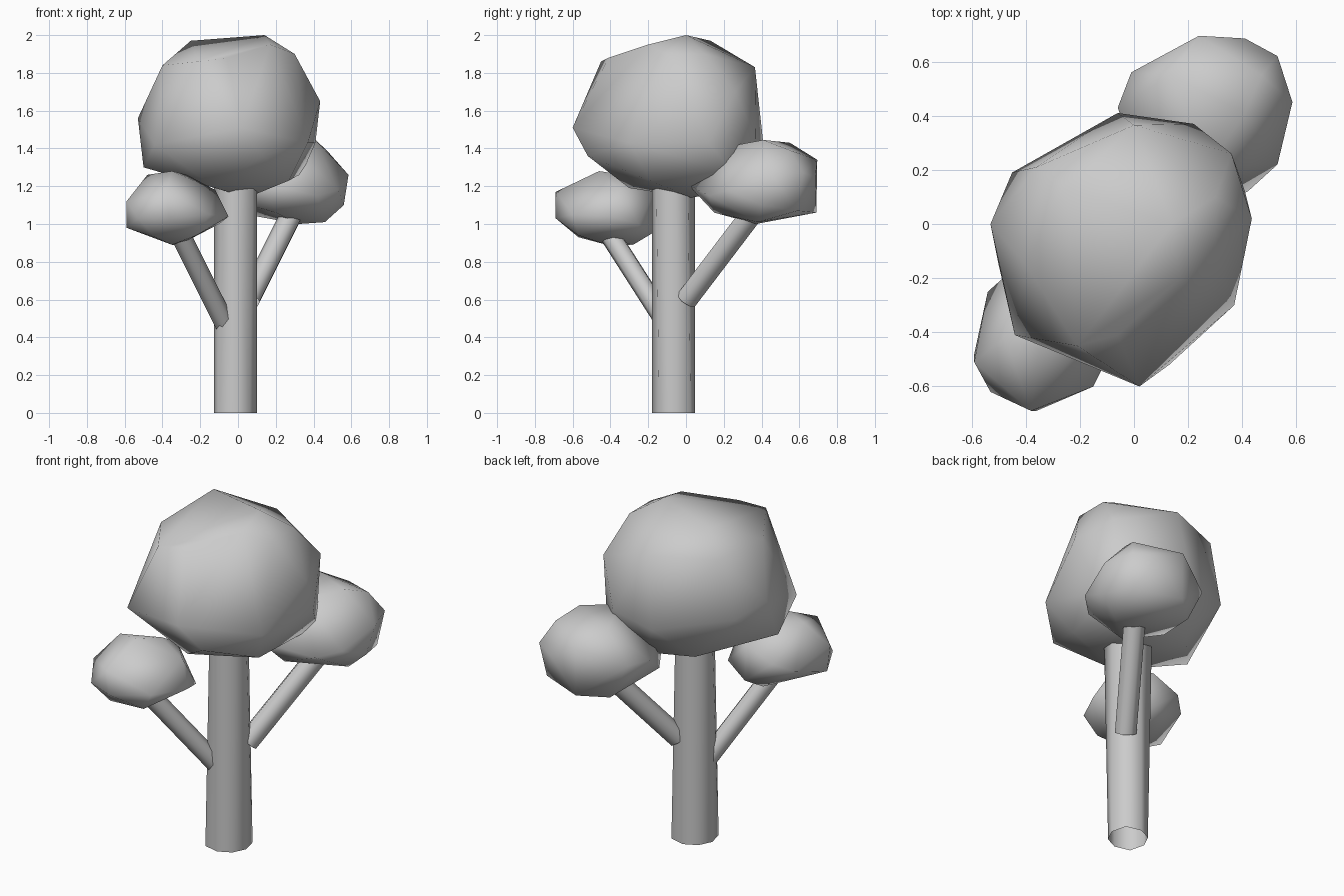
import bpy
import bmesh
from mathutils import Vector

default_cube = bpy.data.objects.get("Cube")
if default_cube:
    bpy.data.objects.remove(default_cube, do_unlink=True)


def make_material(name, colour):
    material = bpy.data.materials.new(name)
    material.use_nodes = True
    material.diffuse_color = colour
    material.node_tree.nodes["Principled BSDF"].inputs["Base Color"].default_value = colour
    return material


plain_grey = make_material("plain grey", (0.6, 0.6, 0.6, 1))


def add_object(name, bm):
    """Turn a bmesh into a smooth-shaded object with the grey material."""
    for face in bm.faces:
        face.smooth = True
    mesh = bpy.data.meshes.new(name)
    bm.to_mesh(mesh)
    bm.free()
    mesh.materials.append(plain_grey)
    obj = bpy.data.objects.new(name, mesh)
    bpy.context.collection.objects.link(obj)
    return obj


def add_trunk(name, centre, radius, height, sides):
    """An open tube, wider across one diagonal at the foot and the other at the top."""
    bm = bmesh.new()
    bmesh.ops.create_cone(bm, cap_ends=False, segments=sides, radius1=radius,
                          radius2=radius, depth=height)
    for vert in bm.verts:
        corner = vert.co.x * vert.co.y / radius ** 2
        if abs(corner) > 0.1:
            stretch = 1.14 if corner * vert.co.z < 0 else 0.95
            vert.co.x *= stretch
            vert.co.y *= stretch
    bmesh.ops.translate(bm, vec=(*centre, height / 2), verts=bm.verts)
    return add_object(name, bm)


def add_branch(name, start, end, radius, sides):
    """An open tube from inside the trunk to inside a crown."""
    start, end = Vector(start), Vector(end)
    axis = end - start
    bm = bmesh.new()
    bmesh.ops.create_cone(bm, cap_ends=False, segments=sides, radius1=radius,
                          radius2=radius, depth=axis.length)
    turn = axis.to_track_quat("Z", "Y").to_matrix().to_4x4()
    bmesh.ops.transform(bm, matrix=turn, verts=bm.verts)
    bmesh.ops.translate(bm, vec=(start + end) / 2, verts=bm.verts)
    return add_object(name, bm)


def add_crown(name, corners):
    """A faceted foliage lump: the convex hull around its corner points."""
    bm = bmesh.new()
    for corner in corners:
        bm.verts.new(corner)
    hull = bmesh.ops.convex_hull(bm, input=bm.verts)
    inside = [v for v in hull["geom_interior"] if isinstance(v, bmesh.types.BMVert)]
    bmesh.ops.delete(bm, geom=inside, context="VERTS")
    bmesh.ops.recalc_face_normals(bm, faces=bm.faces)
    return add_object(name, bm)


# Trunk and the two side branches
add_trunk("trunk", (-0.013, -0.066), 0.113, 1.22, 8)
add_branch("front_branch", (-0.07, -0.1, 0.47), (-0.32, -0.42, 0.97), 0.055, 7)
add_branch("back_branch", (0.06, 0, 0.6), (0.31, 0.38, 1.1), 0.06, 7)

# Large crown on top of the trunk
add_crown("main_crown", [
    # top
    (0.14, 0, 2), (-0.25, 0.13, 1.97), (0.17, -0.2, 1.95), (0.3, -0.1, 1.9),
    (0.3, 0.1, 1.9),
    # shoulder
    (-0.21, -0.45, 1.86), (-0.06, -0.41, 1.88), (-0.4, -0.15, 1.84), (-0.36, 0.21, 1.84),
    (0, 0.365, 1.83), (0.36, 0.26, 1.7),
    # middle
    (0.02, -0.6, 1.51), (0.435, 0.02, 1.65), (0.37, -0.3, 1.43), (0.41, 0.12, 1.43),
    (-0.53, 0, 1.56), (-0.45, 0.19, 1.5), (-0.06, 0.41, 1.42), (0.22, 0.37, 1.45),
    # underside
    (-0.44, -0.41, 1.42), (-0.5, -0.15, 1.3), (0.13, -0.52, 1.36), (0.34, 0.25, 1.27),
    (0.27, -0.19, 1.23), (-0.12, -0.3, 1.19), (0.05, 0.03, 1.14), (0.1, 0.21, 1.17),
    (-0.2, 0.2, 1.22),
])

# Small crown behind, on the left branch
add_crown("back_crown", [
    (0.41, 0.41, 1.445), (0.13, 0.55, 1.43), (0.28, 0.22, 1.41), (0.47, 0.55, 1.39),
    (0.24, 0.695, 1.34), (0.41, 0.685, 1.25), (0.24, 0.69, 1.06), (0.53, 0.62, 1.27),
    (0.5, 0.59, 1.07), (0.585, 0.45, 1.26), (0.56, 0.4, 1.1), (0.53, 0.22, 1.18),
    (0.42, 0.12, 1.15), (0.14, 0.01, 1.21), (-0.01, 0.56, 1.25), (-0.06, 0.43, 1.25),
    (0, 0.25, 1.12), (0.46, 0.38, 1.01), (0.32, 0.37, 1), (0.1, 0.57, 1.04),
    (0.2, 0.15, 1.06),
])

# Smallest crown in front, on the right branch
add_crown("front_crown", [
    (-0.35, -0.46, 1.28), (-0.48, -0.42, 1.26), (-0.27, -0.33, 1.26), (-0.12, -0.35, 1.18),
    (-0.59, -0.51, 1.12), (-0.59, -0.48, 0.98), (-0.54, -0.25, 1.05), (-0.53, -0.62, 1.03),
    (-0.38, -0.69, 1.17), (-0.36, -0.69, 1.03), (-0.15, -0.6, 1.05), (-0.05, -0.4, 1.04),
    (-0.1, -0.25, 1), (-0.45, -0.17, 1.1), (-0.28, -0.17, 1.17), (-0.26, -0.18, 0.95),
    (-0.35, -0.42, 0.89), (-0.31, -0.28, 0.89), (-0.44, -0.57, 0.93), (-0.22, -0.57, 0.94),
])
